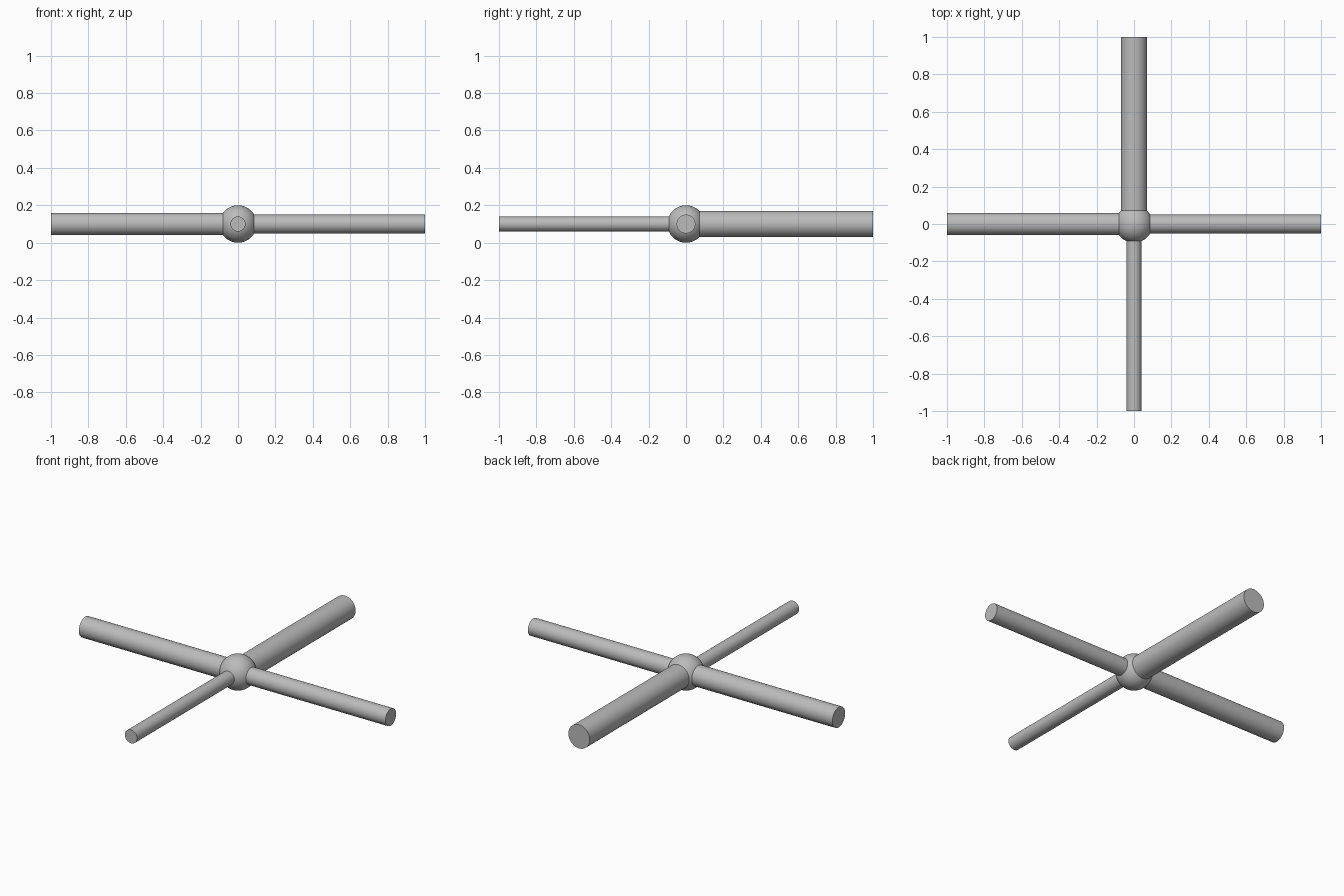
import bpy
from math import pi, radians
from mathutils import Vector

cube = bpy.data.objects.get("Cube")
if cube:
    bpy.data.objects.remove(cube, do_unlink=True)

grey = bpy.data.materials.new("grey")
grey.use_nodes = True
colour = (0.5, 0.5, 0.5, 1)
grey.diffuse_color = colour
grey.node_tree.nodes["Principled BSDF"].inputs["Base Color"].default_value = colour

HUB_R = 0.1
CENTRE = Vector((0, 0, HUB_R))


def finish(name):
    obj = bpy.context.object
    obj.name = name
    obj.data.materials.append(grey)
    bpy.ops.object.shade_smooth_by_angle(angle=radians(40))


def rod(name, direction, radius):
    """Round bar running from the hub centre out to a distance of one unit."""
    d = Vector(direction)
    bpy.ops.mesh.primitive_cylinder_add(
        vertices=48, radius=radius, depth=1, location=CENTRE + d / 2,
        rotation=d.to_track_quat('Z', 'Y').to_euler())
    finish(name)


# Ball in the middle
bpy.ops.mesh.primitive_uv_sphere_add(segments=48, ring_count=24, radius=HUB_R, location=CENTRE)
finish("hub_ball")

# Four arms of different thickness
rod("front_rod", (0, -1, 0), 0.04)
rod("left_rod", (1, 0, 0), 0.05)
rod("right_rod", (-1, 0, 0), 0.06)
rod("back_rod", (0, 1, 0), 0.07)
